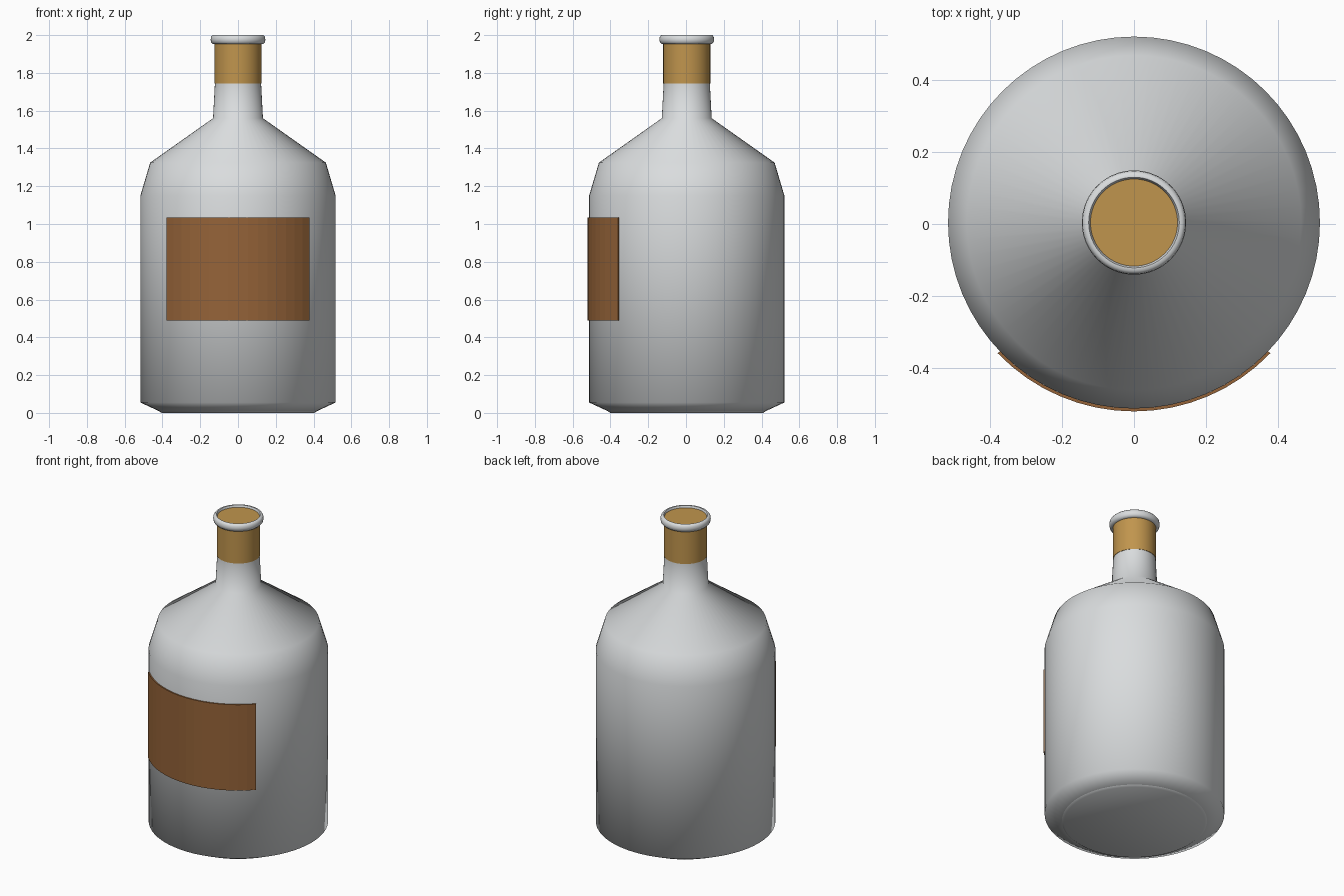
import bpy, bmesh, math

if "Cube" in bpy.data.objects:
    bpy.data.objects.remove(bpy.data.objects["Cube"])

CY = 0.004   # body axis, offset so the label's bulge keeps the whole centred
SEG = 64


def material(name, rgb):
    m = bpy.data.materials.new(name)
    m.diffuse_color = (*rgb, 1)
    m.use_nodes = True
    m.node_tree.nodes["Principled BSDF"].inputs["Base Color"].default_value = m.diffuse_color
    return m


glass = material("pale grey glass", (0.70, 0.72, 0.73))
cork_mat = material("tan cork", (0.53, 0.30, 0.075))
paper = material("brown label paper", (0.30, 0.125, 0.04))


def finish(name, bm, mat, smooth_angle):
    me = bpy.data.meshes.new(name)
    bmesh.ops.recalc_face_normals(bm, faces=bm.faces)
    bm.to_mesh(me)
    bm.free()
    me.materials.append(mat)
    ob = bpy.data.objects.new(name, me)
    bpy.context.collection.objects.link(ob)
    ob.location.y = CY
    bpy.ops.object.select_all(action='DESELECT')
    ob.select_set(True)
    bpy.context.view_layer.objects.active = ob
    bpy.ops.object.shade_smooth_by_angle(angle=math.radians(smooth_angle))
    return ob


def lathe(name, profile, mat, smooth_angle=40, closed=False):
    """Spin an (r, z) profile around the vertical axis."""
    bm = bmesh.new()
    pts = [bm.verts.new((r, 0, z)) for r, z in profile]
    edges = [bm.edges.new(p) for p in zip(pts, pts[1:])]
    if closed:
        edges.append(bm.edges.new((pts[-1], pts[0])))
    bmesh.ops.spin(bm, geom=pts + edges, cent=(0, 0, 0), axis=(0, 0, 1),
                   angle=math.tau, steps=SEG, use_duplicate=False)
    bmesh.ops.remove_doubles(bm, verts=bm.verts, dist=1e-5)
    return finish(name, bm, mat, smooth_angle)


# Bottle: base, straight wall, two-step shoulder, neck
lathe("bottle_body", [(0, 0.005), (0.39, 0.005), (0.415, 0.008), (0.517, 0.055),
                      (0.517, 1.15), (0.465, 1.325), (0.132, 1.56),
                      (0.122, 1.75), (0.118, 1.94)], glass, 70)
# the foot of the base rests on the ground
lathe("base_foot", [(0, 0), (0.405, 0), (0.418, 0.009), (0, 0.009)], glass, 70)

# Cork sleeve filling the mouth
lathe("cork", [(0, 1.745), (0.1245, 1.745), (0.1245, 1.988), (0, 1.988)], cork_mat)

# Rounded lip around the mouth
lathe("lip_ring", [(0.121, 1.952), (0.132, 1.952), (0.142, 1.962), (0.145, 1.975),
                   (0.143, 1.990), (0.135, 2.0), (0.126, 2.0), (0.121, 1.990)],
      glass, 60, closed=True)

# Curved label wrapped round the front
bm = bmesh.new()
N, HALF = 16, math.radians(46.2)
rows = []
for i in range(N + 1):
    a = -HALF + 2 * HALF * i / N
    rows.append([bm.verts.new((r * math.sin(a), -r * math.cos(a), z))
                 for r, z in ((0.525, 0.49), (0.525, 1.035), (0.517, 1.035), (0.517, 0.49))])
for a, b in zip(rows, rows[1:]):
    for k in range(4):
        bm.faces.new((a[k], b[k], b[(k + 1) % 4], a[(k + 1) % 4]))
bm.faces.new(rows[0])
bm.faces.new(rows[-1])
finish("label", bm, paper, 3)
